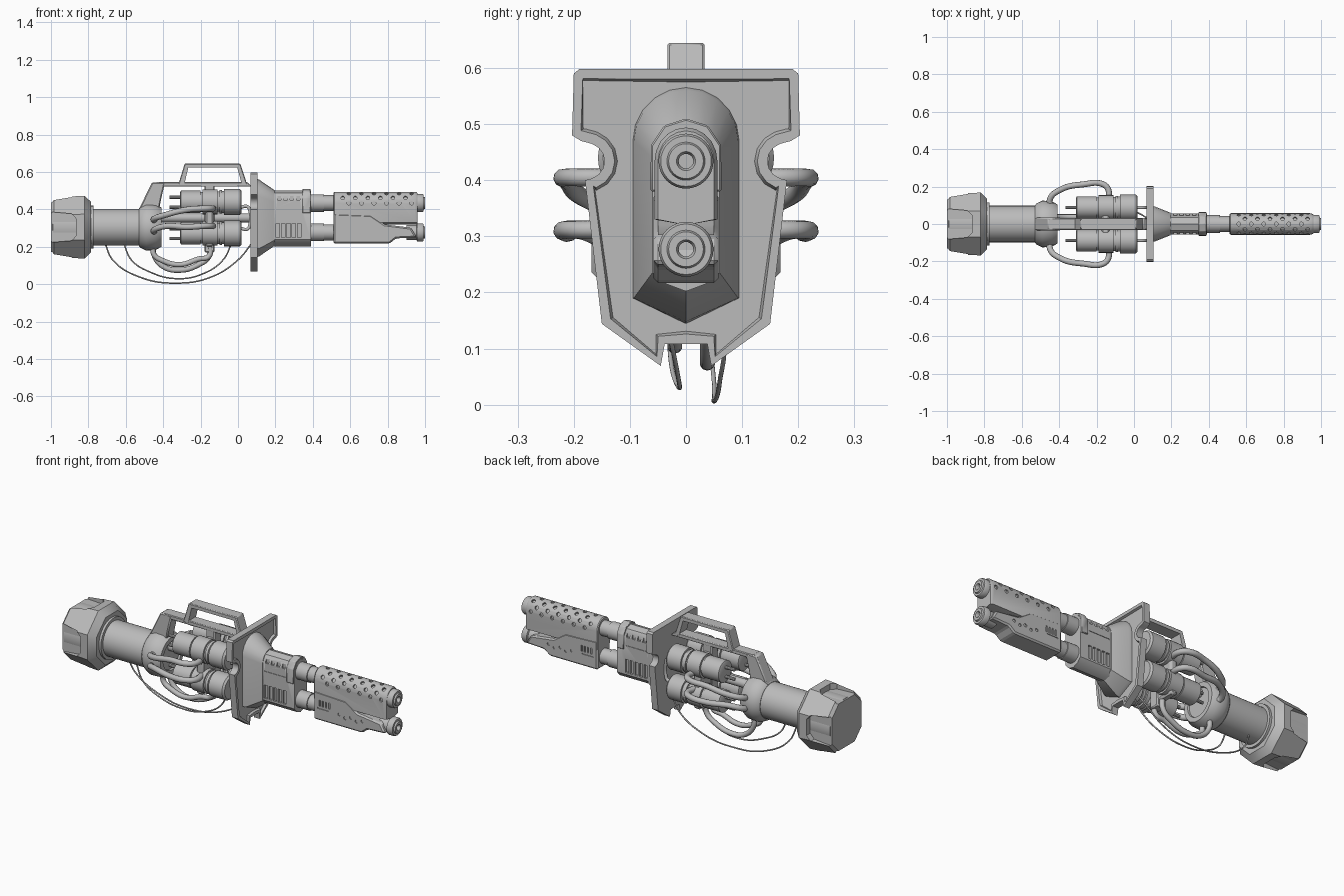
import bpy, bmesh, math
from mathutils import Vector, Matrix

if "Cube" in bpy.data.objects:
    bpy.data.objects.remove(bpy.data.objects["Cube"])

grey = bpy.data.materials.new("plain grey")
grey.use_nodes = True
COL = (0.5, 0.5, 0.5, 1)
grey.diffuse_color = COL
grey.node_tree.nodes["Principled BSDF"].inputs["Base Color"].default_value = COL


def shade(ob, angle=35):
    bpy.ops.object.select_all(action='DESELECT')
    ob.select_set(True)
    bpy.context.view_layer.objects.active = ob
    bpy.ops.object.shade_smooth_by_angle(angle=math.radians(angle))


def finish(name, bm, bevel=0):
    bmesh.ops.recalc_face_normals(bm, faces=bm.faces)
    me = bpy.data.meshes.new(name)
    bm.to_mesh(me)
    bm.free()
    me.materials.append(grey)
    ob = bpy.data.objects.new(name, me)
    bpy.context.collection.objects.link(ob)
    shade(ob)
    if bevel:
        m = ob.modifiers.new("bevel", 'BEVEL')
        m.width, m.segments, m.limit_method = bevel, 1, 'ANGLE'
        bpy.ops.object.modifier_apply(modifier=m.name)
    return ob


def add_loft(bm, rings):
    """Skin a list of closed rings of 3D points and cap both ends."""
    vs = [[bm.verts.new(p) for p in r] for r in rings]
    n = len(vs[0])
    for a, b in zip(vs, vs[1:]):
        for i in range(n):
            bm.faces.new((a[i], a[(i + 1) % n], b[(i + 1) % n], b[i]))
    bm.faces.new(vs[0])
    bm.faces.new(vs[-1])


def prism_x(name, sections, bevel=0):
    bm = bmesh.new()
    add_loft(bm, [[(x, y, z) for y, z in pts] for x, pts in sections])
    return finish(name, bm, bevel)


def prism_y(name, pts, half, bevel=0):
    bm = bmesh.new()
    add_loft(bm, [[(x, y, z) for x, z in pts] for y in (-half, half)])
    return finish(name, bm, bevel)


def lathe(name, profile, y, z, n=32, turn=0.0):
    """Turn (x, radius) pairs around an axis along x."""
    bm = bmesh.new()
    add_loft(bm, [[(x, y + r * math.cos(turn + math.tau * i / n), z + r * math.sin(turn + math.tau * i / n))
                   for i in range(n)] for x, r in profile])
    return finish(name, bm)


def box(bm, c, size):
    bmesh.ops.create_cube(bm, size=1, matrix=Matrix.Translation(c) @ Matrix.Diagonal((*size, 1)))


def peg(bm, c, direction, r, depth):
    rot = Vector(direction).to_track_quat('Z', 'Y').to_matrix().to_4x4()
    bmesh.ops.create_cone(bm, cap_ends=True, segments=10, radius1=r, radius2=r, depth=depth,
                          matrix=Matrix.Translation(c) @ rot)


def cut(ob, bm):
    cutter = finish("cutter", bm)
    cutter.hide_render = True
    m = ob.modifiers.new("cut", 'BOOLEAN')
    m.operation, m.solver, m.object = 'DIFFERENCE', 'EXACT', cutter
    bpy.context.view_layer.objects.active = ob
    bpy.ops.object.modifier_apply(modifier=m.name)
    bpy.data.objects.remove(cutter)
    shade(ob)


def hose(name, pts, r):
    cu = bpy.data.curves.new(name, 'CURVE')
    cu.dimensions, cu.bevel_depth, cu.bevel_resolution, cu.resolution_u = '3D', r, 3, 10
    cu.use_fill_caps = True
    sp = cu.splines.new('BEZIER')
    sp.bezier_points.add(len(pts) - 1)
    for bp, p in zip(sp.bezier_points, pts):
        bp.co = p
        bp.handle_left_type = bp.handle_right_type = 'AUTO'
    cu.materials.append(grey)
    ob = bpy.data.objects.new(name, cu)
    bpy.context.collection.objects.link(ob)


def mirrored(half):
    return half + [(-y, z) for y, z in reversed(half) if y > 1e-6]


AXIS = 0.305          # rear tube height
UP, LOW = 0.434, 0.277  # barrel heights

# Rear cap: octagonal shell with four arched windows around a round core
cap = lathe("rear_cap", [(-1, .155), (-.985, .172), (-.82, .182), (-.785, .145)], 0, AXIS, 8, math.pi / 8)
bm = bmesh.new()
for k in range(4):
    a = k * math.pi / 2
    rings = []
    for r in (.132, .25):
        rings.append([(x, r * math.cos(a) - w * math.sin(a), AXIS + r * math.sin(a) + w * math.cos(a))
                      for x, w in ((-1.1, -.09), (-.89, -.072), (-.865, -.045),
                                   (-.865, .045), (-.89, .072), (-1.1, .09))])
    add_loft(bm, rings)
cut(cap, bm)
lathe("rear_core", [(-.997, .115), (-.99, .135), (-.8, .135)], 0, AXIS)
lathe("rear_ring", [(-.8, .127), (-.785, .127), (-.785, .115), (-.772, .115)], 0, AXIS)

# Tube and flared collar
lathe("rear_tube", [(-.8, .098), (-.42, .098)], 0, AXIS)
lathe("collar", [(-.53, .1), (-.52, .111), (-.49, .125), (-.44, .122), (-.41, .105), (-.41, .08), (-.43, .075)], 0, AXIS)
prism_y("collar_fin", [(-.53, .4), (-.46, .545), (-.39, .545), (-.41, .46), (-.43, .36), (-.5, .34)], .034, .006)
prism_y("top_rail", [(-.44, .522), (-.44, .546), (.05, .546), (.075, .522)], .032, .004)

# Carry handle: sloped frame over the rail
handle = prism_y("carry_handle", [(-.32, .53), (-.285, .645), (.012, .645), (.05, .53)], .033, .004)
bm = bmesh.new()
add_loft(bm, [[(x, y, z) for x, z in ((-.295, .5), (-.266, .623), (-.004, .623), (.03, .5))] for y in (-.1, .1)])
cut(handle, bm)

# Four canisters with clamps, nipples and front pipe loops
for side in (-1, 1):
    y = side * .088
    for z in (UP + .006, LOW - .005):
        lathe("canister", [(-.31, .05), (-.305, .06), (-.2, .06), (-.2, .054), (-.19, .054), (-.19, .066),
                           (-.11, .066), (-.11, .056), (-.1, .056), (-.1, .063), (-.085, .063), (-.085, .058),
                           (-.075, .058), (-.075, .069), (.01, .069), (.02, .06)], y, z, 28)
        for dz in (-.028, .025):
            lathe("nipple", [(-.365, .009), (-.3, .009)], y, z + dz, 10)
    hose("front_pipe", [(.01, y, .41), (.05, y, .415), (.064, y, .39), (.064, y, .32), (.05, y, .295), (.01, y, .3)], .009)
prism_x("canister_clamp", [(x, [(-.125, .2), (.125, .2), (.125, .49), (-.125, .49)]) for x in (-.175, -.13)], .01)
prism_x("clamp_post", [(x, [(-.03, .17), (.03, .17), (.03, .53), (-.03, .53)]) for x in (-.18, -.125)], .006)
lathe("core_rod", [(-.43, .024), (.08, .024)], 0, .355, 16)

# Side hoses bow out from the collar to the canisters, lower hoses hang below
for s in (-1, 1):
    for z0, z1 in ((.335, .405), (.275, .312)):
        hose("side_hose", [(-.44, s * .09, z0), (-.45, s * .13, z0 + .012), (-.39, s * .185, z0 + .035),
                           (-.27, s * .212, z1 - .006), (-.17, s * .214, z1), (-.138, s * .185, z1),
                           (-.14, s * .11, z1)], .016)
for y, low in ((-.02, .105), (.038, .075)):
    hose("lower_hose", [(-.45, y, .21), (-.45, y, .16), (-.4, y, low + .02), (-.31, y, low), (-.21, y, low + .03),
                        (-.155, y, .15), (-.15, y, .22)], .014)
hose("long_wire", [(-.71, .03, .215), (-.67, .04, .13), (-.53, .05, .04), (-.33, .05, .006), (-.14, .06, .04),
                   (0, .065, .13), (.075, .03, .22)], .004)
hose("short_wire", [(-.61, -.03, .215), (-.57, -.03, .13), (-.47, -.025, .065), (-.33, -.012, .03),
                    (-.19, -.015, .055), (-.08, -.03, .13), (-.03, -.05, .23)], .004)

# Shield with side notches, bottom notch and a raised rim
notch = [(.18 - .035 * math.cos(t), .434 + .033 * math.sin(t)) for t in (1.2, .8, .4, 0, -.4, -.8, -1.2)]
half = ([(0, .598), (.19, .598), (.2, .59), (.203, .48), (.187, .47)] + notch +
        [(.18, .4), (.15, .144), (.045, .069), (.038, .108), (0, .108)])
outline = mirrored(half)
shield = prism_x("shield", [(x, outline) for x in (.068, .105)])
bm = bmesh.new()
bm.from_mesh(shield.data)
front = max(bm.faces, key=lambda f: f.calc_center_median().x)
bmesh.ops.inset_region(bm, faces=[front], thickness=.018, depth=0)
bmesh.ops.inset_region(bm, faces=[front], thickness=.005, depth=-.012)
bm.to_mesh(shield.data)
bm.free()
shade(shield)


# Tapered housing with an arched top and pointed bottom
def arch(w, top, shoulder, low, tip):
    pts = [(w * math.sin(t * math.pi / 10), shoulder + (top - shoulder) * math.cos(t * math.pi / 10)) for t in range(6)]
    return mirrored(pts + [(w, low), (0, tip)])


prism_x("housing", [(.09, arch(.095, .566, .47, .19, .144)), (.112, arch(.093, .56, .47, .19, .148)),
                    (.195, arch(.06, .503, .44, .235, .205))])

# Receiver with vents on both sides
body = [(0, .5), (.035, .488), (.056, .455), (.056, .24), (.035, .215), (0, .202)]
receiver = prism_x("receiver", [(x, mirrored(body)) for x in (.18, .39)])
bm = bmesh.new()
for s in (-1, 1):
    for i in range(5):
        box(bm, (.212 + i * .029, s * .06, .288), (.019, .03, .075))
    for i in range(4):
        box(bm, (.22 + i * .034, s * .056, .46), (.02, .02, .022))
    box(bm, (.27, s * .06, .405), (.13, .014, .006))
cut(receiver, bm)
band = [(y * 1.12, .355 + (z - .355) * 1.07) for y, z in body if z > .4] + [(.063, .38), (0, .38)]
prism_x("receiver_band", [(x, mirrored(band)) for x in (.345, .388)], .003)

# Barrels and muzzles
for z in (UP, LOW):
    lathe("barrel", [(.37, .047), (.46, .047), (.46, .042), (.6, .042)], 0, z)
    lathe("muzzle", [(.9, .04), (.955, .04), (.958, .049), (.985, .049), (.992, .045), (.992, .034), (1, .031),
                     (1, .017), (.992, .013), (.94, .013)], 0, z)

# Upper shroud: rounded top with staggered perforations
shroud = prism_x("upper_shroud", [(x, arch(r, UP + r + .004, UP, .33, .32)) for x, r in ((.51, .052), (.515, .056), (.95, .056), (.96, .05))])
bm = bmesh.new()
for row in range(-3, 4):
    a = row * math.radians(30)
    for i in range(6):
        x = .56 + i * .067 + (row % 2) * .033
        d = Vector((0, math.sin(a), math.cos(a)))
        peg(bm, Vector((x, 0, UP)) + d * .057, d, .0105, .02)
cut(shroud, bm)

# Lower guard with stepped top edge, round holes and slots
guard = prism_y("lower_guard", [(.51, .378), (.71, .37), (.785, .32), (.925, .302), (.955, .25), (.845, .245), (.81, .217), (.51, .217)], .058, .008)
bm = bmesh.new()
for s in (-1, 1):
    for i in range(5):
        peg(bm, (.67 + i * .036, s * .06, .285 - (i % 2) * .012), (0, s, 0), .009, .014)
    for i in range(4):
        box(bm, (.55 + i * .019, s * .06, .315), (.009, .016, .034))
    box(bm, (.57, s * .06, .287), (.07, .012, .007))
cut(guard, bm)
